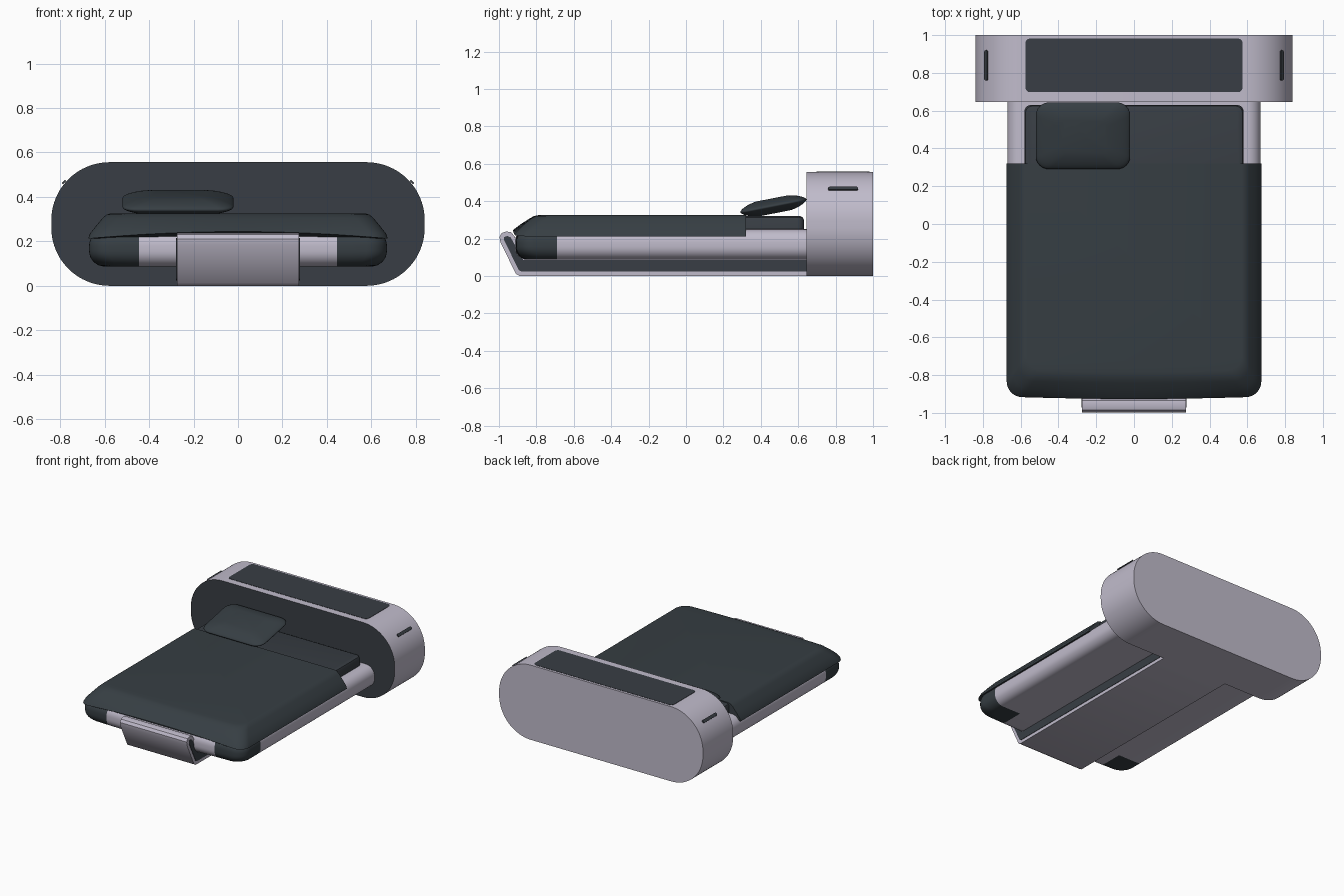
import bpy, bmesh, math
from mathutils import Vector

if "Cube" in bpy.data.objects:
    bpy.data.objects.remove(bpy.data.objects["Cube"])


def material(name, rgb):
    m = bpy.data.materials.new(name)
    m.use_nodes = True
    m.diffuse_color = (*rgb, 1)
    m.node_tree.nodes["Principled BSDF"].inputs["Base Color"].default_value = (*rgb, 1)
    return m


SHELL = material("pale lilac shell", (0.53, 0.50, 0.60))
PANEL = material("slate panel", (0.040, 0.048, 0.058))
FABRIC = material("charcoal fabric", (0.037, 0.048, 0.056))


def finish(name, bm, mats, angle=35):
    bmesh.ops.recalc_face_normals(bm, faces=bm.faces)
    me = bpy.data.meshes.new(name)
    bm.to_mesh(me)
    bm.free()
    ob = bpy.data.objects.new(name, me)
    bpy.context.collection.objects.link(ob)
    for m in mats:
        me.materials.append(m)
    bpy.ops.object.select_all(action="DESELECT")
    ob.select_set(True)
    bpy.context.view_layer.objects.active = ob
    bpy.ops.object.shade_smooth_by_angle(angle=math.radians(angle))
    return ob


def rounded_rect(w, h, r, n=12):
    """Outline of a rounded rectangle with half sizes w and h."""
    pts = []
    for i, (sx, sy) in enumerate([(1, 1), (-1, 1), (-1, -1), (1, -1)]):
        for k in range(n + 1):
            a = math.pi / 2 * (i + k / n)
            pts.append((sx * (w - r) + r * math.cos(a), sy * (h - r) + r * math.sin(a)))
    return pts


def loft(bm, rings):
    """Skin a list of matching closed rings and cap both ends."""
    vs = [[bm.verts.new(p) for p in ring] for ring in rings]
    n = len(vs[0])
    for a, b in zip(vs, vs[1:]):
        for i in range(n):
            j = (i + 1) % n
            bm.faces.new((a[i], a[j], b[j], b[i]))
    return bm.faces.new(vs[0]), bm.faces.new(vs[-1])


def plate(name, pts, to3d, lo, hi, mat):
    bm = bmesh.new()
    loft(bm, [[to3d(u, v, d) for u, v in pts] for d in (lo, hi)])
    return finish(name, bm, [mat])


# Headboard: capsule shell with a thin rim around a dark front panel
bm = bmesh.new()
outline = rounded_rect(0.84, 0.278, 0.262, 20)
front, back = loft(bm, [[(x, y, z + 0.278) for x, z in outline] for y in (0.645, 1.0)])
bmesh.ops.inset_region(bm, faces=[front], thickness=0.023)
front.material_index = 1
bmesh.ops.translate(bm, verts=front.verts, vec=(0, 0.004, 0))
finish("headboard", bm, [SHELL, PANEL])

# Dark panel on top of the headboard
plate("headboard_top_panel", rounded_rect(0.575, 0.142, 0.025, 4),
      lambda u, v, d: (u, v + 0.84, d), 0.551, 0.558, PANEL)

# Slots in both rounded ends of the headboard
for side, s in (("left", 1), ("right", -1)):
    slot = plate(side + "_slot", rounded_rect(0.08, 0.011, 0.01, 4),
                 lambda u, v, d: (d, u, v), -0.004, 0.004, PANEL)
    slot.location = (s * 0.783, 0.84, 0.467)
    slot.rotation_euler.y = -s * math.radians(45)

# Base: bent sheet that runs along the floor and curls up at the foot
path = [(0.65, 0.0), (-0.89, 0.0), (-0.91, 0.012), (-0.994, 0.185), (-0.997, 0.21),
        (-0.985, 0.23), (-0.96, 0.238), (-0.935, 0.234), (-0.915, 0.21), (-0.88, 0.1), (0.65, 0.1)]
plate("base", path, lambda u, v, d: (d, u, v), -0.275, 0.275, SHELL)

# Dark infill on each side of the base
infill = [(0.645, 0.024), (-0.88, 0.024), (-0.893, 0.03), (-0.972, 0.19), (-0.972, 0.208),
          (-0.955, 0.214), (-0.937, 0.206), (-0.87, 0.085), (0.645, 0.085)]
for side, s in (("left", 1), ("right", -1)):
    plate(side + "_base_infill", infill, lambda u, v, d: (s * d, u, v), 0.272, 0.278, PANEL)


def bed_ring(inset, z, front_extra=0.0, arch=0.0, rear=0.65, r=0.09):
    """Plan outline with a square head end and a rounded, slightly bowed foot."""
    w, f, pts = 0.67 - inset, -0.905 + inset + front_extra, []
    pts.append((w, rear))
    for k in range(9):
        a = math.pi / 2 * k / 8
        pts.append((w - r + r * math.cos(a), f + r - r * math.sin(a)))
    pts += [((w - r) * (1 - k / 8), f) for k in range(1, 9)]
    pts += [(-x, y) for x, y in reversed(pts[:-1])]
    ring = []
    for x, y in pts:
        at_foot = y < f + r * 0.7
        mid = max(0, 1 - (x / w) ** 2) if at_foot else 0
        ring.append((x, y - 0.012 * mid, z + arch * mid))
    return ring


# Bed frame: rounded tray, with dark caps on the two foot corners
bm = bmesh.new()
low, high, r = 0.087, 0.25, 0.07
steps = [math.pi * k / 16 for k in range(9)]
section = [(r * (1 - math.sin(a)), low + r * (1 - math.cos(a))) for a in steps]
section += [(i, low + high - z) for i, z in reversed(section)]
loft(bm, [bed_ring(i, z) for i, z in section])
for co, no in (((0.445, 0, 0), (1, 0, 0)), ((-0.445, 0, 0), (1, 0, 0)), ((0, -0.69, 0), (0, 1, 0))):
    bmesh.ops.bisect_plane(bm, geom=bm.verts[:] + bm.edges[:] + bm.faces[:],
                           plane_co=Vector(co), plane_no=Vector(no))
for f in bm.faces:
    c = f.calc_center_median()
    f.material_index = int(abs(c.x) > 0.445 and c.y < -0.69)
finish("bed_frame", bm, [SHELL, FABRIC], 50)

# Mattress, uncovered at the head end
bm = bmesh.new()
mat_rings = []
for inset, z in ((0, 0.2), (0, 0.3), (0.006, 0.314), (0.02, 0.32)):
    mat_rings.append([(x, y + 0.33, z) for x, y in rounded_rect(0.58 - inset, 0.3 - inset, 0.035, 5)])
loft(bm, mat_rings)
finish("mattress", bm, [PANEL])

# Blanket: sloped edges, arched hem at the foot
bm = bmesh.new()
hem = ((-0.004, 0.212, -0.005, 0.032), (0.004, 0.235, 0.0, 0.02), (0.03, 0.268, 0.005, 0.01),
       (0.06, 0.304, 0.015, 0.0), (0.078, 0.32, 0.025, 0.0), (0.098, 0.326, 0.035, 0.0))
loft(bm, [bed_ring(i, z, fe, arch, 0.32, 0.08) for i, z, fe, arch in hem])
finish("blanket", bm, [FABRIC], 40)

# Pillow: tilted cushion with thin pinched edges
bm = bmesh.new()
rings = []
for k in range(1, 16):
    t = -1 + k / 8
    size = math.sqrt(1 - abs(t) ** 1.6) if abs(t) < 1 else 0.05
    size = 1 - (1 - size) * 0.9
    rings.append([(x * size, y * size, 0.046 * t) for x, y in rounded_rect(0.25, 0.18, 0.07, 6)])
loft(bm, rings)
pillow = finish("pillow", bm, [FABRIC], 80)
pillow.location = (-0.27, 0.467, 0.375)
pillow.rotation_euler.x = math.radians(11)
